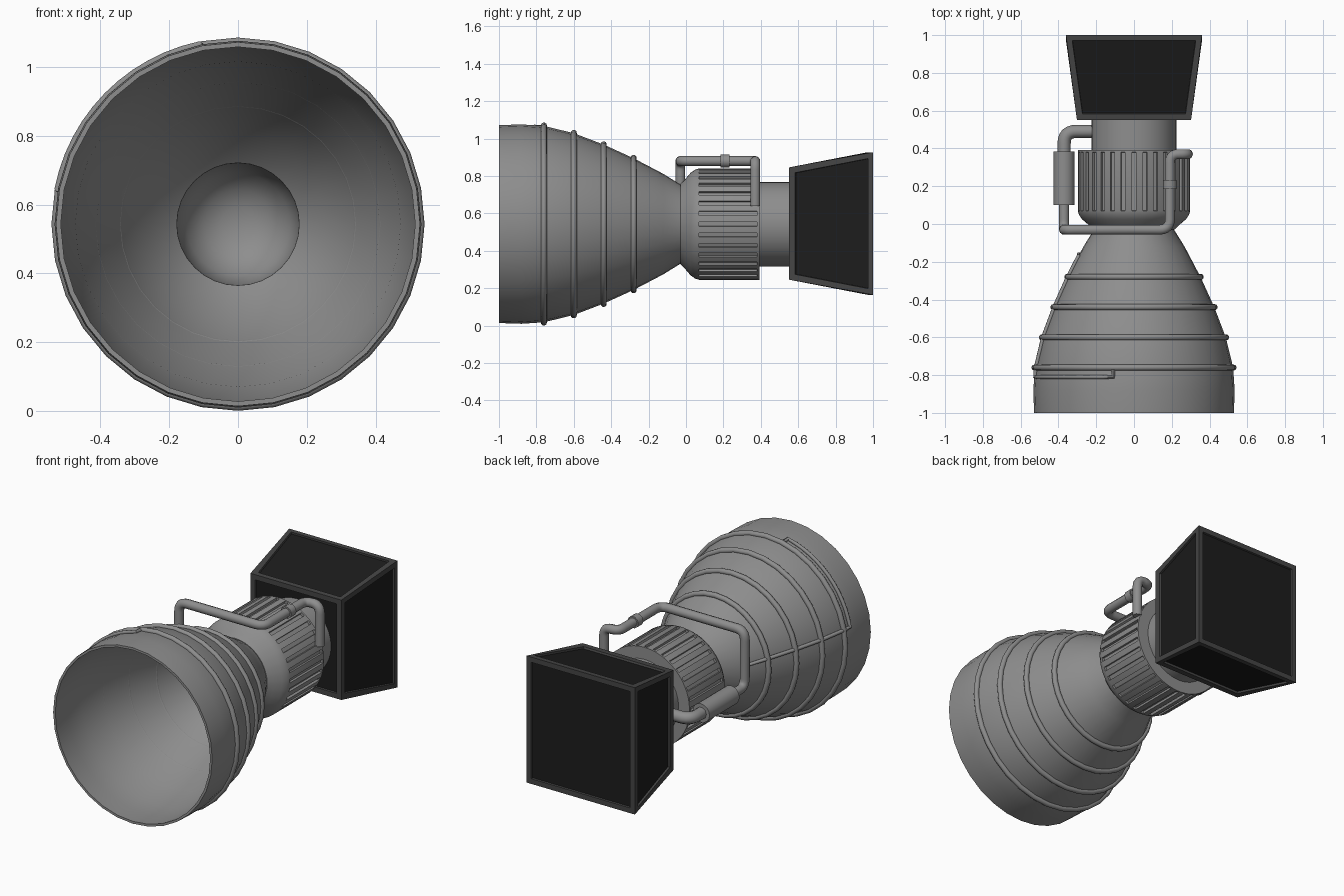
import bpy, bmesh, math
from mathutils import Vector

if "Cube" in bpy.data.objects:
    bpy.data.objects.remove(bpy.data.objects["Cube"])

ZC = 0.543  # height of the engine axis


def material(name, v):
    m = bpy.data.materials.new(name)
    m.diffuse_color = (v, v, v, 1)
    m.use_nodes = True
    m.node_tree.nodes["Principled BSDF"].inputs["Base Color"].default_value = m.diffuse_color
    return m


METAL = material("grey_metal", 0.27)
FRAME = material("dark_frame", 0.06)
PANEL = material("black_panel", 0.012)


def finish(name, bm, mats, angle=35):
    me = bpy.data.meshes.new(name)
    bm.to_mesh(me)
    bm.free()
    for m in mats:
        me.materials.append(m)
    me.shade_smooth()
    me.set_sharp_from_angle(angle=math.radians(angle))
    ob = bpy.data.objects.new(name, me)
    bpy.context.collection.objects.link(ob)
    return ob


def lathe(profile, angles, loop=False):
    """Spin (y, radius) points about the engine axis."""
    bm = bmesh.new()
    rows = []
    for y, r in profile:
        if r == 0:
            rows.append([bm.verts.new((0, y, ZC))] * len(angles))
        else:
            rows.append([bm.verts.new((r * math.cos(a), y, ZC + r * math.sin(a))) for a in angles])
    pairs = list(zip(rows, rows[1:]))
    if loop:
        pairs.append((rows[-1], rows[0]))
    n = len(angles)
    for p, q in pairs:
        for i in range(n):
            j = (i + 1) % n
            vs = []
            for v in (p[i], p[j], q[j], q[i]):
                if v not in vs:
                    vs.append(v)
            bm.faces.new(vs)
    bmesh.ops.recalc_face_normals(bm, faces=bm.faces)
    return bm


def even(n):
    return [2 * math.pi * i / n for i in range(n)]


def rounded(points, rad, steps=6):
    """Round the inner corners of a path."""
    pts = [Vector(p) for p in points]
    out = [pts[0]]
    for a, b, c in zip(pts, pts[1:], pts[2:]):
        d = min(rad, (a - b).length * 0.49, (c - b).length * 0.49)
        s, e = b + (a - b).normalized() * d, b + (c - b).normalized() * d
        for k in range(steps + 1):
            t = k / steps
            out.append(s * (1 - t) ** 2 + b * 2 * t * (1 - t) + e * t * t)
    return out + [pts[-1]]


def tube(name, pts, r, res=3):
    cu = bpy.data.curves.new(name + "_path", 'CURVE')
    cu.dimensions = '3D'
    cu.bevel_depth = r
    cu.bevel_resolution = res
    cu.use_fill_caps = True
    sp = cu.splines.new('POLY')
    sp.points.add(len(pts) - 1)
    for p, v in zip(sp.points, pts):
        p.co = (*v, 1)
    tmp = bpy.data.objects.new(name + "_path", cu)
    bpy.context.collection.objects.link(tmp)
    bpy.context.view_layer.update()
    me = bpy.data.meshes.new_from_object(tmp.evaluated_get(bpy.context.evaluated_depsgraph_get()))
    bpy.data.objects.remove(tmp)
    bm = bmesh.new()
    bm.from_mesh(me)
    bmesh.ops.remove_doubles(bm, verts=bm.verts, dist=1e-5)
    bmesh.ops.recalc_face_normals(bm, faces=bm.faces)
    return finish(name, bm, [METAL], 50)


# Nozzle bell: outer skin, rim, inner skin and domed throat
BELL = [(-0.03, 0.212), (-0.12, 0.268), (-0.28, 0.352), (-0.44, 0.425), (-0.6, 0.486),
        (-0.76, 0.525), (-0.88, 0.533), (-1.0, 0.529)]
inner = [(y, r - 0.014) for y, r in reversed(BELL[1:])]
profile = ([(0.3, 0), (0.3, 0.2), (0.0, 0.205)] + BELL + inner +
           [(-0.05, 0.178), (0.05, 0.174), (0.13, 0.15), (0.18, 0.1), (0.2, 0.05), (0.205, 0)])
finish("nozzle_bell", lathe(profile, even(32)), [METAL])


def bell_radius(y):
    for (y0, r0), (y1, r1) in zip(BELL, BELL[1:]):
        if y1 <= y <= y0:
            return r0 + (r1 - r0) * (y - y0) / (y1 - y0)
    return BELL[0][1]


# Stiffening rings around the bell
for k, y in enumerate((-0.28, -0.44, -0.6, -0.76)):
    R = bell_radius(y)
    ring = [(y + 0.016 * math.cos(a), R + 0.002 + 0.016 * math.sin(a)) for a in even(10)]
    finish(f"bell_ring_{k + 1}", lathe(ring, even(32), True), [METAL], 50)

# Combustion chamber with sunken cooling slots
N = 32
slot = 0.4
angles = [2 * math.pi * (i + f) / N for i in range(N) for f in (-slot / 2, slot / 2)]
bm = lathe([(-0.03, 0.19), (-0.03, 0.215), (-0.005, 0.24), (0.025, 0.275), (0.05, 0.292), (0.07, 0.298),
            (0.38, 0.298), (0.392, 0.298), (0.392, 0.19)], angles, True)
limit = 2 * math.pi * 0.298 / N * 0.5 * 0.31
slots = [f for f in bm.faces if abs(f.calc_center_median().y - 0.225) < 0.01
         and f.calc_area() < limit and f.calc_center_median().xz.length > 0
         and (f.calc_center_median() - Vector((0, 0.225, ZC))).length > 0.25]
bmesh.ops.inset_individual(bm, faces=slots, thickness=0.001, depth=-0.014)
finish("combustion_chamber", bm, [METAL])

# Neck joining the chamber to the mount
finish("neck", lathe([(0.35, 0), (0.35, 0.226), (0.57, 0.226), (0.57, 0)], even(32)), [METAL])

# Tapered mount block with framed, recessed panels
bm = bmesh.new()
bmesh.ops.create_cube(bm, size=2)
for v in bm.verts:
    back = v.co.y > 0
    v.co = (v.co.x * (0.36 if back else 0.302), 1.0 if back else 0.55,
            ZC + 0.003 + v.co.z * (0.381 if back else 0.3))
panels = list(bm.faces)
bmesh.ops.inset_individual(bm, faces=panels, thickness=0.044)
bmesh.ops.inset_individual(bm, faces=panels, thickness=0.002, depth=-0.012)
for f in panels:
    f.material_index = 1
finish("mount_block", bm, [FRAME, PANEL], 15)

# Main feed pipe: neck, down the left side, over the throat, back to the chamber
path = [(-0.2, 0.49, ZC), (-0.37, 0.49, ZC), (-0.37, -0.03, ZC), (-0.37, -0.03, 0.88),
        (0.19, -0.03, 0.88), (0.19, 0.37, 0.88), (0.285, 0.37, 0.88), (0.285, 0.37, 0.64)]
tube("feed_pipe", rounded(path, 0.055), 0.027)
tube("feed_pipe_elbow", rounded([(-0.2, 0.49, ZC), (-0.37, 0.49, ZC), (-0.37, 0.36, ZC)], 0.09), 0.035)
tube("pump_canister", [(-0.37, 0.1, ZC), (-0.37, 0.385, ZC)], 0.056, 6)
tube("pipe_flange", [(0.19, 0.185, 0.88), (0.19, 0.232, 0.88)], 0.036)

# Thin sensor line: wraps the bell near the rim, then runs up the left side
def on_bell(y, deg):
    a = math.radians(deg)
    r = bell_radius(y) + 0.004
    return (r * math.cos(a), y, ZC + r * math.sin(a))


line = [on_bell(-0.77, 102)] + [on_bell(-0.81, 102 + 67 * i / 12) for i in range(13)]
line += [on_bell(y, 169) for y in (-0.76, -0.6, -0.44, -0.28, -0.17)] + [on_bell(-0.16, 185)]
tube("sensor_line", [Vector(p) for p in line], 0.011, 2)
